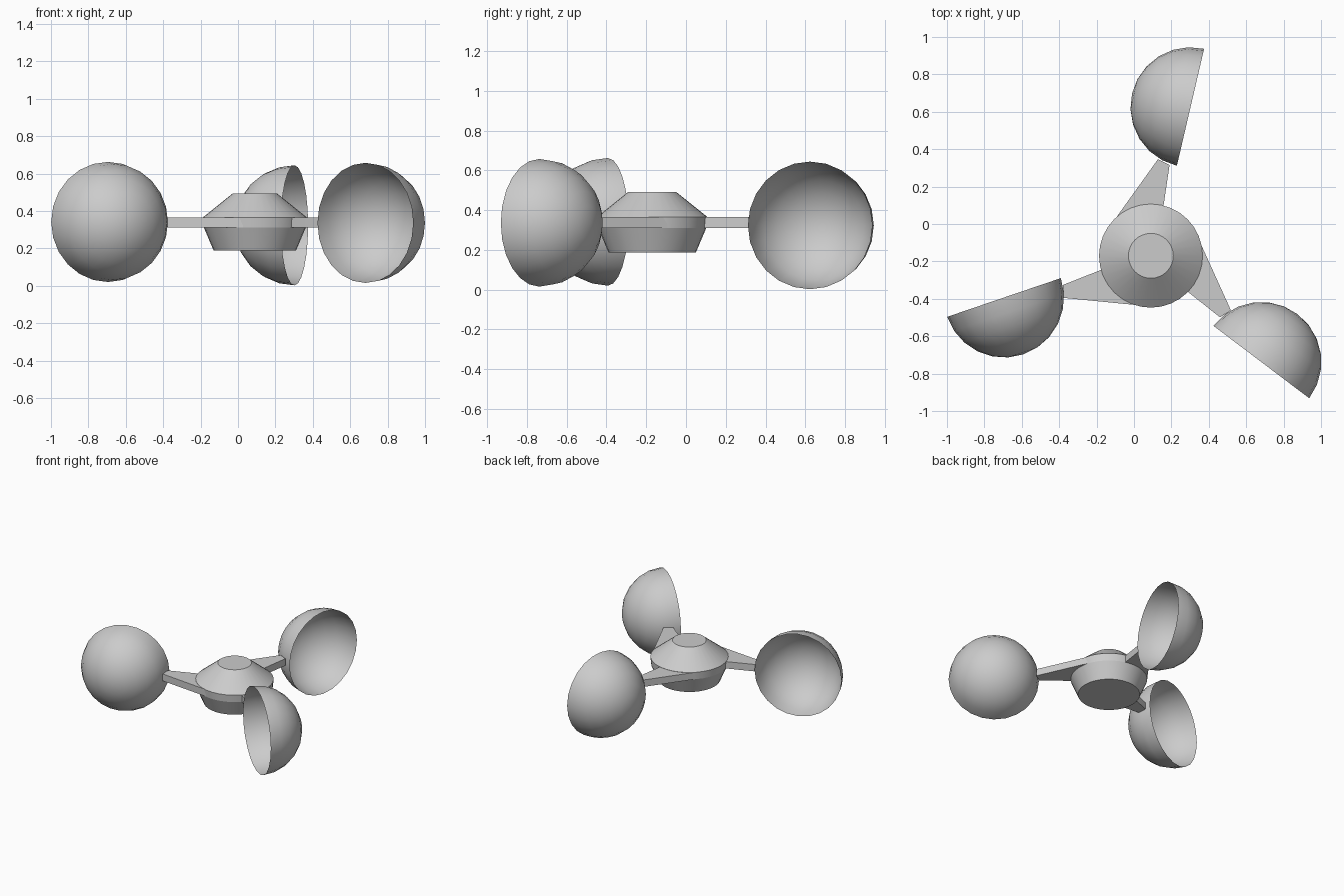
import bpy, bmesh
from math import radians, cos, sin, tau
from mathutils import Matrix, Vector

if "Cube" in bpy.data.objects:
    bpy.data.objects.remove(bpy.data.objects["Cube"])

HUB = Vector((0.09, -0.17, 0))


def add_object(name, bm, smooth_angle):
    bmesh.ops.recalc_face_normals(bm, faces=bm.faces)
    mesh = bpy.data.meshes.new(name)
    bm.to_mesh(mesh)
    bm.free()
    ob = bpy.data.objects.new(name, mesh)
    bpy.context.collection.objects.link(ob)
    bpy.ops.object.select_all(action='DESELECT')
    ob.select_set(True)
    bpy.context.view_layer.objects.active = ob
    bpy.ops.object.shade_smooth_by_angle(angle=radians(smooth_angle))
    return ob


# Hub: revolved profile with flat caps
bm = bmesh.new()
sides = 32
rings = []
for r, z in [(0.22, 0.187), (0.272, 0.31), (0.277, 0.366), (0.12, 0.492)]:
    rings.append([bm.verts.new(HUB + Vector((r * cos(tau * i / sides), r * sin(tau * i / sides), z)))
                  for i in range(sides)])
for a, b in zip(rings, rings[1:]):
    for i in range(sides):
        j = (i + 1) % sides
        bm.faces.new((a[i], a[j], b[j], b[i]))
bm.faces.new(rings[0])
bm.faces.new(rings[-1])
add_object("hub", bm, 15)

# Arms: tapered plates, three around the hub
outline = [(0.038, 0.516), (-0.197, 0.188), (0, 0), (0.043, 0.1), (0.10, 0.485)]
for k in range(3):
    bm = bmesh.new()
    face = bm.faces.new([bm.verts.new((x, y, 0.311)) for x, y in outline])
    ext = bmesh.ops.extrude_face_region(bm, geom=[face], use_keep_orig=True)
    top = [v for v in ext["geom"] if isinstance(v, bmesh.types.BMVert)]
    bmesh.ops.translate(bm, verts=top, vec=(0, 0, 0.054))
    bm.transform(Matrix.Translation(HUB) @ Matrix.Rotation(k * tau / 3, 4, 'Z'))
    add_object(f"arm_{k + 1}", bm, 20)

# Cups: open half spheres, each with its rim in a vertical plane
cups = [((0.302, 0.624, 0.323), 76.9), ((-0.695, -0.393, 0.341), 198.8), ((0.681, -0.738, 0.336), 322.9)]
for k, (centre, rim_angle) in enumerate(cups):
    bm = bmesh.new()
    bmesh.ops.create_uvsphere(bm, u_segments=24, v_segments=12, radius=0.321)
    bmesh.ops.delete(bm, geom=[v for v in bm.verts if v.co.z < -0.001], context='VERTS')
    bm.transform(Matrix.Translation(centre) @ Matrix.Rotation(radians(rim_angle + 90), 4, 'Z')
                 @ Matrix.Rotation(radians(90), 4, 'Y'))
    add_object(f"wind_cup_{k + 1}", bm, 40)
